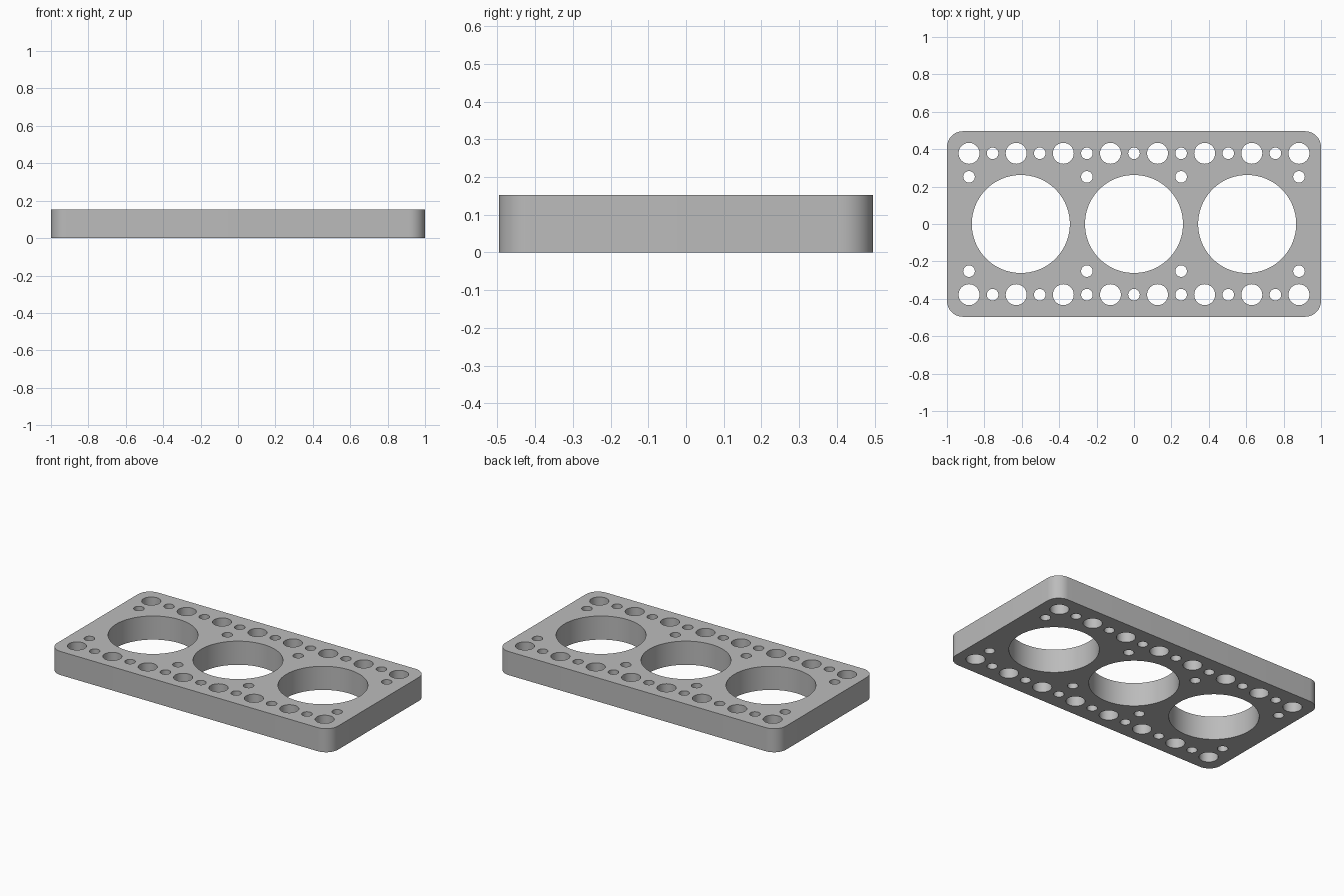
import bpy, bmesh
from math import cos, sin, pi

if "Cube" in bpy.data.objects:
    bpy.data.objects.remove(bpy.data.objects["Cube"])

HALF_X, HALF_Y, HEIGHT, CORNER = 1.0, 0.496, 0.152, 0.085
PITCH = 0.126   # spacing of the hole grid

grey = bpy.data.materials.new("plain grey")
grey.use_nodes = True
colour = (0.5, 0.5, 0.5, 1)
grey.diffuse_color = colour
grey.node_tree.nodes["Principled BSDF"].inputs["Base Color"].default_value = colour

curve = bpy.data.curves.new("perforated_plate", "CURVE")
curve.dimensions = "2D"
curve.fill_mode = "BOTH"
curve.extrude = HEIGHT / 2


def outline(points):
    spline = curve.splines.new("POLY")
    spline.points.add(len(points) - 1)
    for p, (x, y) in zip(spline.points, points):
        p.co = (x, y, 0, 1)
    spline.use_cyclic_u = True


def arc(x, y, r, start, sweep, steps):
    return [(x + r * cos(start + sweep * i / steps),
             y + r * sin(start + sweep * i / steps)) for i in range(steps + 1)]


def hole(x, y, r, sides):
    outline(arc(x, y, r, 0, 2 * pi, sides)[:-1])


# Rounded rectangular rim
rim = []
for k, (sx, sy) in enumerate([(1, 1), (-1, 1), (-1, -1), (1, -1)]):
    rim += arc(sx * (HALF_X - CORNER), sy * (HALF_Y - CORNER), CORNER, k * pi / 2, pi / 2, 12)
outline(rim)

# Three large bores
for i in (-1, 0, 1):
    hole(i * 0.605, 0, 0.262, 96)

# Edge rows alternate wide and narrow holes; inner narrow holes sit beside the bores
for side in (-1, 1):
    for i in range(-7, 8):
        if i % 2:
            hole(i * PITCH, side * 3 * PITCH, 0.056, 40)
        else:
            hole(i * PITCH, side * 3 * PITCH, 0.031, 32)
    for i in (-7, -2, 2, 7):
        hole(i * PITCH, side * 2 * PITCH, 0.031, 32)

# Turn the filled outline into a solid plate standing on the ground
plate = bpy.data.objects.new("perforated_plate", curve)
bpy.context.collection.objects.link(plate)
for ob in bpy.context.selected_objects:
    ob.select_set(False)
plate.select_set(True)
bpy.context.view_layer.objects.active = plate
bpy.ops.object.convert(target="MESH")
plate = bpy.context.object
plate.name = "perforated_plate"

bm = bmesh.new()
bm.from_mesh(plate.data)
bmesh.ops.remove_doubles(bm, verts=bm.verts, dist=0.0001)
bmesh.ops.translate(bm, verts=bm.verts, vec=(0, 0, HEIGHT / 2))
bmesh.ops.recalc_face_normals(bm, faces=bm.faces)
bm.to_mesh(plate.data)
bm.free()

plate.data.materials.clear()
plate.data.materials.append(grey)
bpy.ops.object.shade_smooth_by_angle()
